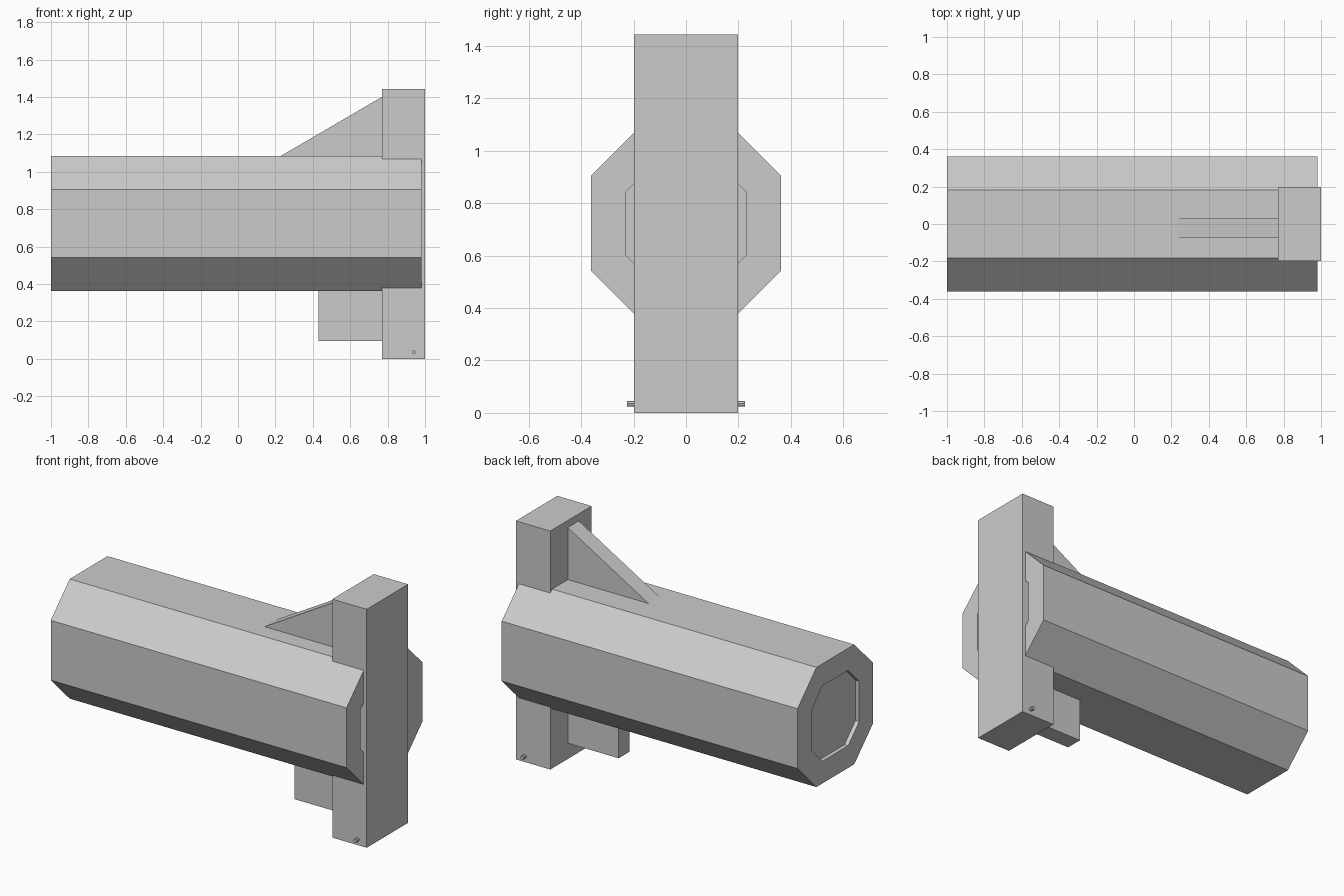
import bpy
import bmesh
from mathutils import Matrix

cube = bpy.data.objects.get("Cube")
if cube:
    bpy.data.objects.remove(cube, do_unlink=True)

grey = bpy.data.materials.new("plain grey")
grey.use_nodes = True
colour = (0.6, 0.6, 0.6, 1)
grey.diffuse_color = colour
grey.node_tree.nodes["Principled BSDF"].inputs["Base Color"].default_value = colour

AXIS_Z = 0.723          # height of the barrel axis
RIB_Y = (-0.075, 0.03)  # both ribs share this thickness


def finish(name, bm):
    bmesh.ops.recalc_face_normals(bm, faces=bm.faces)
    mesh = bpy.data.meshes.new(name)
    bm.to_mesh(mesh)
    bm.free()
    mesh.materials.append(grey)
    obj = bpy.data.objects.new(name, mesh)
    bpy.context.collection.objects.link(obj)
    return obj


def box(name, x, y, z):
    bm = bmesh.new()
    size = [b - a for a, b in (x, y, z)]
    centre = [(a + b) / 2 for a, b in (x, y, z)]
    bmesh.ops.create_cube(bm, size=1, matrix=Matrix.Translation(centre) @ Matrix.Diagonal((*size, 1)))
    return finish(name, bm)


def octagon(half, flat):
    """Chamfered square in the YZ plane, as (y, z) pairs."""
    quarter = [(half, -flat), (half, flat), (flat, half), (-flat, half)]
    return quarter + [(-y, -z) for y, z in quarter]


def ring(bm, x, half, flat):
    return [bm.verts.new((x, y, AXIS_Z + z)) for y, z in octagon(half, flat)]


# Octagonal barrel with a shallow recess in each end
bm = bmesh.new()
outer, inner, depth = (0.362, 0.181), (0.228, 0.122), 0.025
x0, x1 = -1.0, 0.98
rings = [ring(bm, x, *size) for x, size in (
    (x0 + depth, inner), (x0, inner), (x0, outer),
    (x1, outer), (x1, inner), (x1 - depth, inner))]
for a, b in zip(rings, rings[1:]):
    for i in range(len(a)):
        j = (i + 1) % len(a)
        bm.faces.new((a[i], a[j], b[j], b[i]))
bm.faces.new(rings[0])
bm.faces.new(rings[-1])
finish("barrel", bm)

# Upright post at the end of the barrel
box("upright_post", (0.77, 1.0), (-0.198, 0.198), (0, 1.443))

# Sloping rib above the barrel
bm = bmesh.new()
profile = [(0.23, 1.085), (0.23, 1.0), (0.78, 1.0), (0.78, 1.406)]
face = bm.faces.new([bm.verts.new((x, RIB_Y[0], z)) for x, z in profile])
out = bmesh.ops.extrude_face_region(bm, geom=[face])
moved = [v for v in out["geom"] if isinstance(v, bmesh.types.BMVert)]
bmesh.ops.translate(bm, verts=moved, vec=(0, RIB_Y[1] - RIB_Y[0], 0))
finish("upper_rib", bm)

# Rectangular block below the barrel
box("lower_block", (0.43, 0.78), RIB_Y, (0.095, 0.42))

# Small cross pin through the foot of the post
bm = bmesh.new()
bmesh.ops.create_cone(bm, cap_ends=True, segments=8, radius1=0.011, radius2=0.011, depth=0.45,
                      matrix=Matrix.Translation((0.94, 0, 0.035)) @ Matrix.Rotation(1.5708, 4, "X"))
finish("cross_pin", bm)
